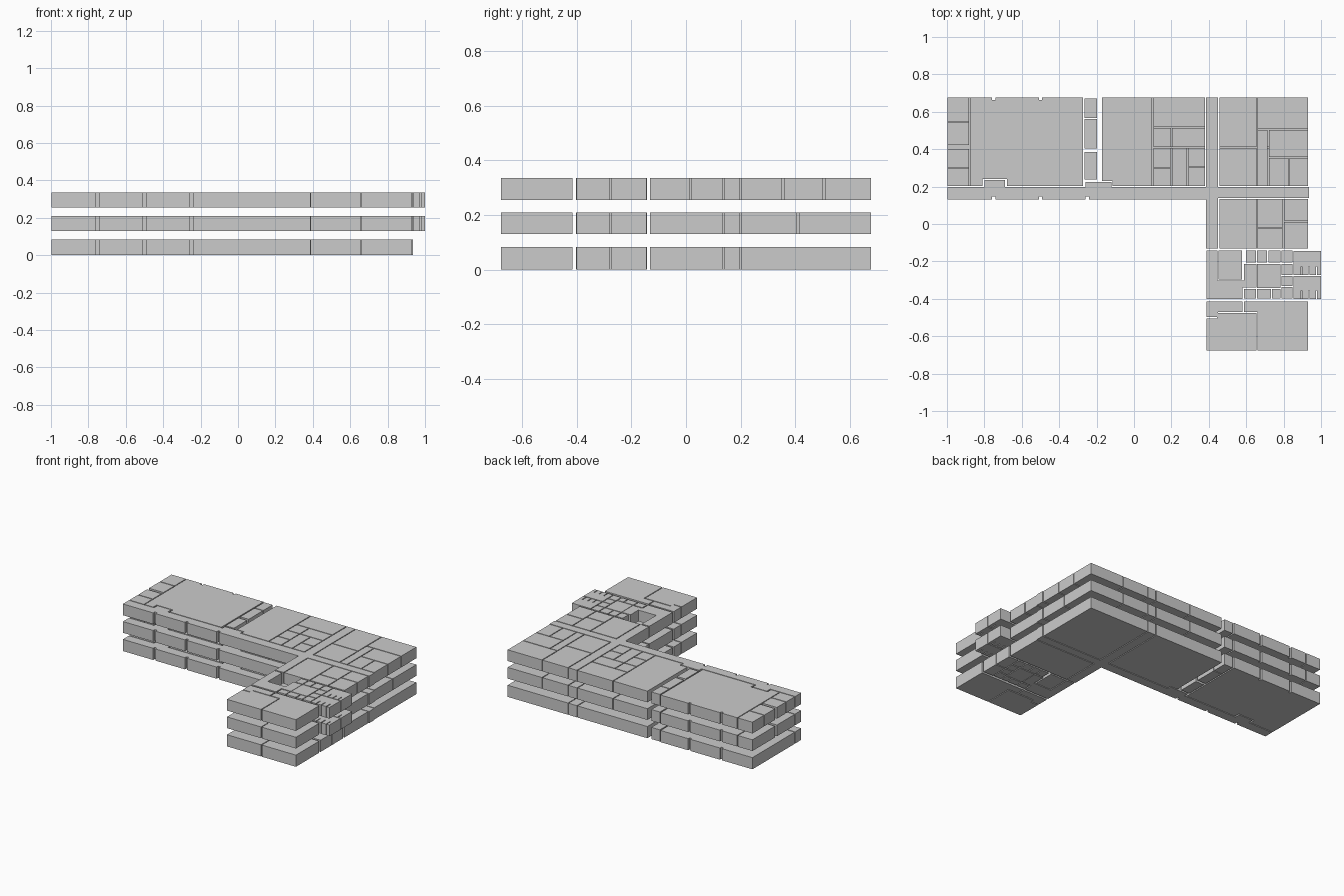
import bpy, bmesh

GAP = 0.003  # half the wall thickness between neighbouring rooms


def prism(name, pts, z):
    """Extrude a plan outline between the two heights of a storey."""
    bm = bmesh.new()
    face = bm.faces.new([bm.verts.new((x, y, z[0])) for x, y in pts])
    top = bmesh.ops.extrude_face_region(bm, geom=[face])
    verts = [v for v in top["geom"] if isinstance(v, bmesh.types.BMVert)]
    bmesh.ops.translate(bm, verts=verts, vec=(0, 0, z[1] - z[0]))
    bmesh.ops.recalc_face_normals(bm, faces=bm.faces)
    mesh = bpy.data.meshes.new(name)
    bm.to_mesh(mesh)
    bm.free()
    ob = bpy.data.objects.new(name, mesh)
    bpy.context.collection.objects.link(ob)
    return ob


def rooms(name, xs, ys, z):
    """Grid of separate room volumes between the given wall lines."""
    for x0, x1 in zip(xs, xs[1:]):
        for y0, y1 in zip(ys, ys[1:]):
            a, b, c, d = x0 + GAP, x1 - GAP, y0 + GAP, y1 - GAP
            prism(name, [(a, c), (b, c), (b, d), (a, d)], z)


def notches(centres, y, depth, w=0.009):
    """Points along a facade line, stepping in around each column."""
    pts = []
    for x in centres:
        pts += [(x - w, y), (x - w, y + depth), (x + w, y + depth), (x + w, y)]
    return pts


def shared(p, z):
    # corridor of the long wing, notched by the facade columns
    pts = [(-0.997, 0.13)] + notches([-0.75, -0.5, -0.25], 0.13, 0.018)
    pts += [(0.385, 0.13), (0.385, -0.132), (0.45, -0.132), (0.45, 0.14),
            (0.935, 0.14), (0.935, 0.197), (0.45, 0.197), (0.45, 0.677),
            (0.385, 0.677), (0.385, 0.197), (0.14, 0.197), (0.04, 0.197),
            (-0.12, 0.197), (-0.12, 0.225), (-0.26, 0.225), (-0.26, 0.197),
            (-0.69, 0.197), (-0.69, 0.235), (-0.80, 0.235), (-0.80, 0.197),
            (-0.997, 0.197)]
    prism(p + "corridor", pts, z)
    # service shafts between the two halves of the long wing
    rooms(p + "shaft", [-0.268, -0.195], [0.235, 0.387], z)
    rooms(p + "shaft", [-0.268, -0.195], [0.40, 0.565, 0.675], z)


def hall(name, x0, z):
    # large hall with column notches on the north facade
    pts = [(x0, 0.203), (-0.81, 0.203), (-0.81, 0.241), (-0.68, 0.241),
           (-0.68, 0.203), (-0.274, 0.203), (-0.274, 0.677)]
    pts += notches([-0.5, -0.75], 0.677, -0.015, -0.009) + [(x0, 0.677)]
    prism(name, pts, z)


def mid_room(name, x1, z):
    # room beside the shafts, cut around the corridor recess
    prism(name, [(-0.17, 0.231), (-0.114, 0.231), (-0.114, 0.203), (x1, 0.203),
                 (x1, 0.677), (-0.17, 0.677)], z)


def core(p, z, stairs, east):
    # stair core: lobby, stair, wash rooms
    prism(p + "lobby", [(0.387, -0.402), (0.58, -0.402), (0.58, -0.34),
                        (0.655, -0.34), (0.655, -0.215), (0.587, -0.215),
                        (0.587, -0.303), (0.447, -0.303), (0.447, -0.142),
                        (0.387, -0.142)], z)
    if stairs:
        rooms(p + "stair", [0.45, 0.58], [-0.30, -0.14], z)
    rooms(p + "store", [0.585, 0.655], [-0.40, -0.345], z)
    rooms(p + "lift", [0.595, 0.655], [-0.21, -0.14], z)
    rooms(p + "washroom", [0.655, 0.715, 0.785], [-0.21, -0.14], z)
    rooms(p + "washroom", [0.655, 0.735, 0.785], [-0.40, -0.345], z)
    rooms(p + "washroom_lobby", [0.655, 0.785], [-0.345, -0.21], z)
    rooms(p + "washroom", [0.785, 0.85], [-0.40, -0.335, -0.275, -0.21, -0.14], z)
    # wash blocks with a row of stall notches, reaching out to the east
    for y0, y1 in [(-0.272, -0.145), (-0.40, -0.278)]:
        pts = [(0.853, y0), (east, y0), (east, y1), (0.853, y1)]
        if east > 0.95:
            stalls = notches([0.975, 0.935, 0.895], y1, -0.045, -0.003)
            if y0 < -0.3:
                stalls = [(x, y0 + y1 - y) for x, y in stalls]
                pts = pts[:1] + stalls[::-1] + pts[1:]
            else:
                mirrored = [(x, y0 + y1 - y) for x, y in stalls]
                pts = pts[:1] + mirrored[::-1] + pts[1:]
        prism(p + "wash_block", pts, z)


def south_end(p, z):
    # end rooms of the short wing
    prism(p + "end_corridor", [(0.387, -0.497), (0.45, -0.497), (0.45, -0.47),
                               (0.58, -0.47), (0.58, -0.415), (0.387, -0.415)], z)
    prism(p + "end_room_west", [(0.387, -0.677), (0.655, -0.677), (0.655, -0.477),
                                (0.444, -0.477), (0.444, -0.504), (0.387, -0.504)], z)
    prism(p + "end_room_east", [(0.661, -0.677), (0.93, -0.677), (0.93, -0.415),
                                (0.587, -0.415), (0.587, -0.47), (0.661, -0.47)], z)


# ground floor: mostly large open rooms
g, z0 = "ground_", (0, 0.083)
shared(g, z0)
hall(g + "hall", -0.997, z0)
mid_room(g + "mid_room", 0.379, z0)
rooms(g + "north_east_room", [0.453, 0.933], [0.20, 0.68], z0)
rooms(g + "south_room", [0.453, 0.933], [-0.135, 0.137], z0)
core(g, z0, True, 0.93)
south_end(g, z0)

# middle floor: medium rooms
m, z1 = "middle_", (0.13, 0.21)
shared(m, z1)
rooms(m + "west_room", [-1, -0.88], [0.20, 0.405], z1)
rooms(m + "west_room", [-1, -0.88], [0.42, 0.68], z1)
hall(m + "hall", -0.877, z1)
mid_room(m + "mid_room", 0.097, z1)
rooms(m + "centre_room", [0.10, 0.382], [0.20, 0.41, 0.68], z1)
rooms(m + "north_east_room", [0.453, 0.658, 0.933], [0.20, 0.41, 0.68], z1)
rooms(m + "south_room", [0.453, 0.658, 0.933], [-0.135, 0.137], z1)
core(m, z1, True, 1.0)
south_end(m, z1)

# top floor: finely divided rooms and an open stair well
t, z2 = "top_", (0.255, 0.335)
shared(t, z2)
rooms(t + "west_room", [-1, -0.88], [0.20, 0.30, 0.405], z2)
rooms(t + "west_room", [-1, -0.88], [0.42, 0.545, 0.68], z2)
hall(t + "hall", -0.877, z2)
mid_room(t + "mid_room", 0.097, z2)
rooms(t + "centre_room", [0.10, 0.382], [0.515, 0.68], z2)
rooms(t + "centre_room", [0.10, 0.20, 0.382], [0.41, 0.515], z2)
rooms(t + "office", [0.10, 0.20], [0.20, 0.30, 0.41], z2)
rooms(t + "office", [0.20, 0.285], [0.20, 0.41], z2)
rooms(t + "office", [0.285, 0.382], [0.20, 0.305, 0.41], z2)
rooms(t + "classroom", [0.453, 0.658], [0.20, 0.41, 0.68], z2)
rooms(t + "corner_room", [0.658, 0.933], [0.505, 0.68], z2)
rooms(t + "narrow_room", [0.658, 0.718], [0.20, 0.505], z2)
rooms(t + "east_room", [0.718, 0.933], [0.355, 0.505], z2)
rooms(t + "east_room", [0.718, 0.828, 0.933], [0.20, 0.355], z2)
rooms(t + "south_room", [0.453, 0.658], [-0.135, 0.137], z2)
rooms(t + "south_room", [0.658, 0.80], [-0.135, -0.022, 0.137], z2)
rooms(t + "south_east_room", [0.80, 0.933], [-0.135, 0.015, 0.137], z2)
core(t, z2, False, 1.0)
south_end(t, z2)
